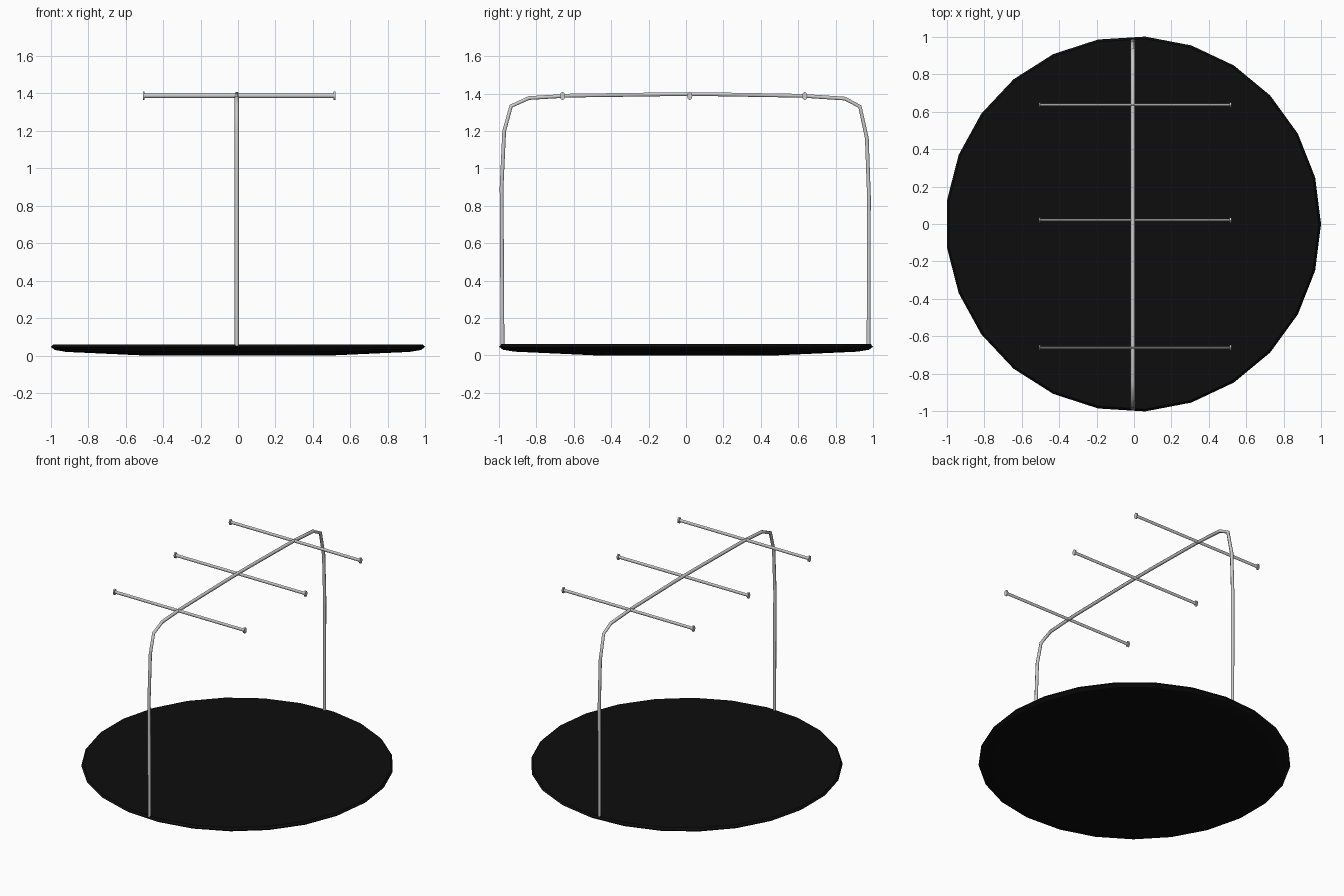
import bpy, bmesh, math
from mathutils import Matrix

if "Cube" in bpy.data.objects:
    bpy.data.objects.remove(bpy.data.objects["Cube"])


def finish(bm, name, mat=None, smooth=True):
    bmesh.ops.recalc_face_normals(bm, faces=bm.faces)
    me = bpy.data.meshes.new(name)
    bm.to_mesh(me)
    bm.free()
    ob = bpy.data.objects.new(name, me)
    bpy.context.collection.objects.link(ob)
    if mat:
        me.materials.append(mat)
    if smooth:
        bpy.context.view_layer.objects.active = ob
        ob.select_set(True)
        bpy.ops.object.shade_smooth_by_angle(angle=math.radians(50))
        ob.select_set(False)
    return ob


black = bpy.data.materials.new("black_base")
black.diffuse_color = (0.004, 0.004, 0.004, 1)
black.use_nodes = True
black.node_tree.nodes["Principled BSDF"].inputs["Base Color"].default_value = black.diffuse_color

# base plate: 25-sided shallow dish with a flat top
SIDES = 25
profile = [(0.48, 0.0), (0.92, 0.02), (0.98, 0.03), (1.002, 0.046), (0.99, 0.06)]
bm = bmesh.new()
rings = []
for r, z in profile:
    rings.append([bm.verts.new((r * math.cos(i * math.tau / SIDES) - 0.004,
                                r * math.sin(i * math.tau / SIDES), z))
                  for i in range(SIDES)])
for lo, hi in zip(rings, rings[1:]):
    for i in range(SIDES):
        j = (i + 1) % SIDES
        bm.faces.new((lo[i], lo[j], hi[j], hi[i]))
bm.faces.new(rings[0][::-1])
bm.faces.new(rings[-1])
finish(bm, "base_plate", black, smooth=False)

# bent tube arching over the base from front to back
path = [(-0.981, 0.05), (-0.986, 0.9), (-0.972, 1.2), (-0.935, 1.333),
        (-0.84, 1.376), (-0.62, 1.389), (-0.1, 1.396), (0.14, 1.396),
        (0.62, 1.388), (0.85, 1.373), (0.93, 1.33), (0.967, 1.16),
        (0.978, 0.85), (0.976, 0.05)]
curve = bpy.data.curves.new("arch_tube", 'CURVE')
curve.dimensions = '3D'
curve.bevel_depth = 0.0115
curve.bevel_resolution = 1
curve.use_fill_caps = True
spline = curve.splines.new('POLY')
spline.points.add(len(path) - 1)
for p, (y, z) in zip(spline.points, path):
    p.co = (-0.006, y, z, 1)
arch = bpy.data.objects.new("arch_tube", curve)
bpy.context.collection.objects.link(arch)

# hanging bars with a small disc at each end
X0, X1, Z = -0.508, 0.52, 1.387
MID = (X0 + X1) / 2


def cylinder(bm, x, y, radius, length):
    m = (Matrix.Translation((x, y, Z)) @ Matrix.Diagonal((1, 0.65, 1, 1))
         @ Matrix.Rotation(math.pi / 2, 4, 'Y'))
    bmesh.ops.create_cone(bm, cap_ends=True, segments=8, radius1=radius,
                          radius2=radius, depth=length, matrix=m)


for name, y in (("front", -0.66), ("middle", 0.02), ("back", 0.635)):
    bm = bmesh.new()
    cylinder(bm, MID, y, 0.0115, X1 - X0 - 0.01)
    for x in (X0 + 0.005, X1 - 0.005):
        cylinder(bm, x, y, 0.022, 0.01)
    finish(bm, name + "_hanging_bar")
